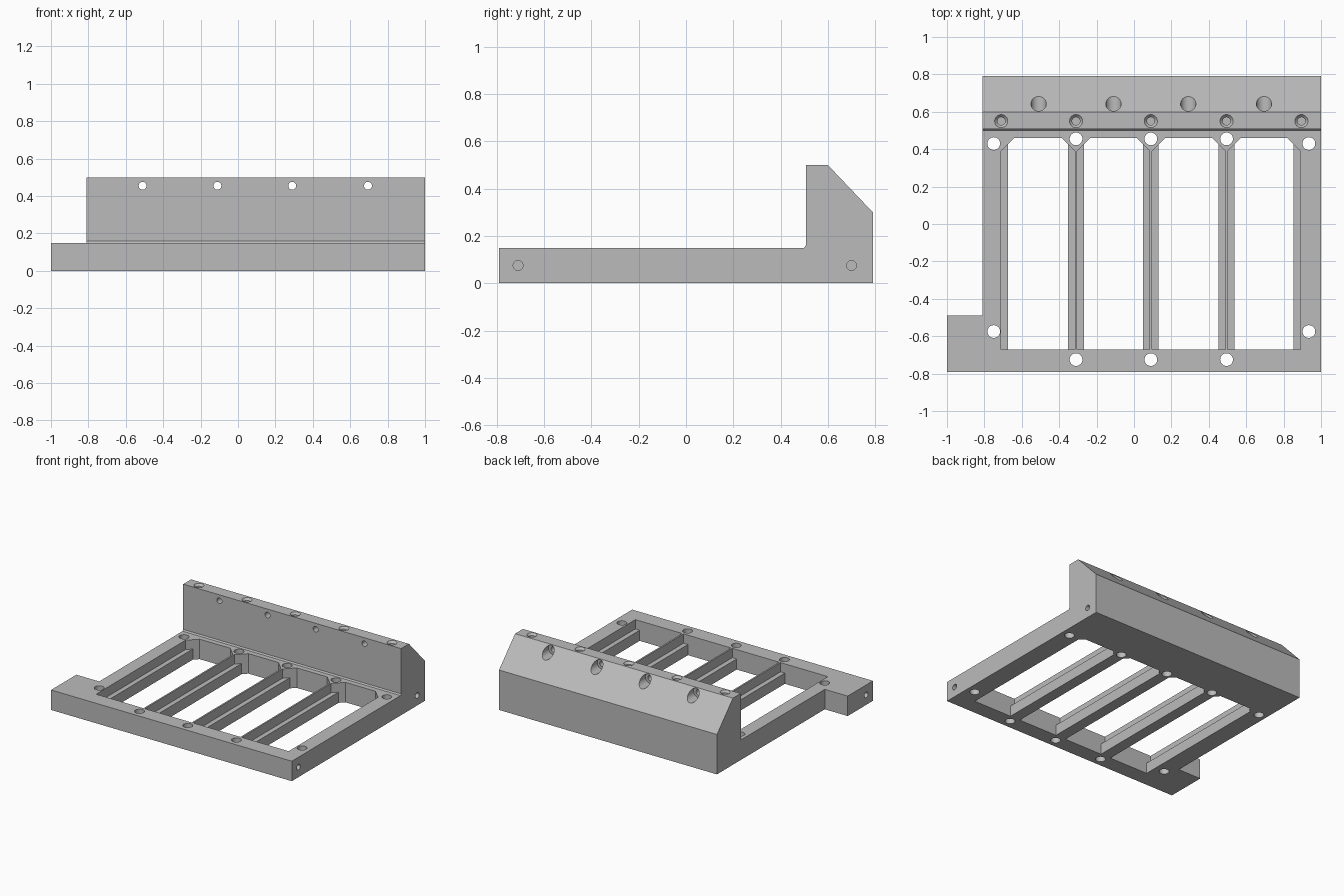
import bpy, bmesh, math
from mathutils import Matrix, Vector

cube = bpy.data.objects.get("Cube")
if cube:
    bpy.data.objects.remove(cube, do_unlink=True)

grey = bpy.data.materials.new("machined_grey")
grey.use_nodes = True
grey.diffuse_color = (0.5, 0.5, 0.5, 1)
grey.node_tree.nodes["Principled BSDF"].inputs["Base Color"].default_value = (0.5, 0.5, 0.5, 1)

THICK, LEDGE_Z, LEDGE, WEB = 0.15, 0.08, 0.036, 0.006
FRONT, BACK = -0.79, 0.79
RIBS = [-0.31, 0.09, 0.495]


def finish(name, bm):
    bmesh.ops.recalc_face_normals(bm, faces=bm.faces)
    mesh = bpy.data.meshes.new(name)
    bm.to_mesh(mesh)
    bm.free()
    mesh.materials.append(grey)
    obj = bpy.data.objects.new(name, mesh)
    bpy.context.collection.objects.link(obj)
    return obj


def prism(name, points, direction):
    bm = bmesh.new()
    face = bm.faces.new([bm.verts.new(p) for p in points])
    top = bmesh.ops.extrude_face_region(bm, geom=[face])["geom"]
    bmesh.ops.translate(bm, vec=direction, verts=[v for v in top if isinstance(v, bmesh.types.BMVert)])
    return finish(name, bm)


def rod(start, end, radius, tip=None):
    """Cylinder between two points, or a cone when a tip radius is given."""
    start, end = Vector(start), Vector(end)
    axis = end - start
    turn = axis.to_track_quat('Z', 'Y').to_matrix().to_4x4()
    bm = bmesh.new()
    bmesh.ops.create_cone(bm, cap_ends=True, segments=32, radius1=radius,
                          radius2=radius if tip is None else tip, depth=axis.length,
                          matrix=Matrix.Translation((start + end) / 2) @ turn)
    return finish("hole_cutter", bm)


def combine(target, tool, operation='DIFFERENCE'):
    tool.hide_render = True
    mod = target.modifiers.new("combine", 'BOOLEAN')
    mod.operation, mod.solver, mod.object = operation, 'EXACT', tool
    bpy.context.view_layer.objects.active = target
    bpy.ops.object.modifier_apply(modifier=mod.name)
    bpy.data.objects.remove(tool, do_unlink=True)


# Base plate and rear wall share one side profile
profile = [(FRONT, 0), (BACK, 0), (BACK, 0.3), (0.6, 0.5), (0.507, 0.5),
           (0.507, THICK + 0.01), (0.499, THICK), (FRONT, THICK)]
body = prism("slotted_frame", [(-0.81, y, z) for y, z in profile], (1.81, 0, 0))

# Side tab
tab = [(-1, FRONT), (-0.76, FRONT), (-0.76, -0.49), (-1, -0.49)]
combine(body, prism("side_tab", [(x, y, 0) for x, y in tab], (0, 0, THICK)), 'UNION')


# Slots: a wide upper pocket over a narrower through opening leaves ledges
def slot(a, b, inset, z0, z1):
    c = 0.07 - inset
    a, b = a + inset, b - inset
    near, far = -0.67, 0.46
    outline = [(a, near), (b, near), (b, far - c), (b - c, far), (a + c, far), (a, far - c)]
    combine(body, prism("slot_cutter", [(x, y, z0) for x, y in outline], (0, 0, z1 - z0)))


lefts = [-0.71] + [x + WEB for x in RIBS]
rights = [x - WEB for x in RIBS] + [0.89]
for a, b in zip(lefts, rights):
    slot(a, b, 0, LEDGE_Z, 0.3)
    slot(a, b, LEDGE, -0.1, 0.2)

# Vertical mounting holes through the base
mounts = [(x, y) for x in (-0.75, 0.935) for y in (-0.575, 0.43)]
mounts += [(x, y) for x in RIBS for y in (-0.725, 0.455)]
for x, y in mounts:
    combine(body, rod((x, y, -0.1), (x, y, 0.3), 0.034))

# Countersunk blind holes in the top of the wall
for x in [-0.71] + RIBS + [0.895]:
    combine(body, rod((x, 0.55, 0.3), (x, 0.55, 0.6), 0.021))
    combine(body, rod((x, 0.55, 0.485), (x, 0.55, 0.501), 0.021, 0.036))

# Horizontal screw holes, counterbored from the sloped face
for x in (-0.51, -0.11, 0.29, 0.695):
    combine(body, rod((x, 0.4, 0.455), (x, 0.9, 0.455), 0.021))
    combine(body, rod((x, 0.58, 0.455), (x, 0.9, 0.455), 0.041))

# Blind holes in the ends
for x0, x1, y in ((0.85, 1.1, -0.71), (0.85, 1.1, 0.7), (-1.1, -0.85, -0.71)):
    combine(body, rod((x0, y, 0.075), (x1, y, 0.075), 0.021))

bpy.ops.object.select_all(action='DESELECT')
body.select_set(True)
bpy.context.view_layer.objects.active = body
bpy.ops.object.shade_smooth_by_angle(angle=math.radians(25))
